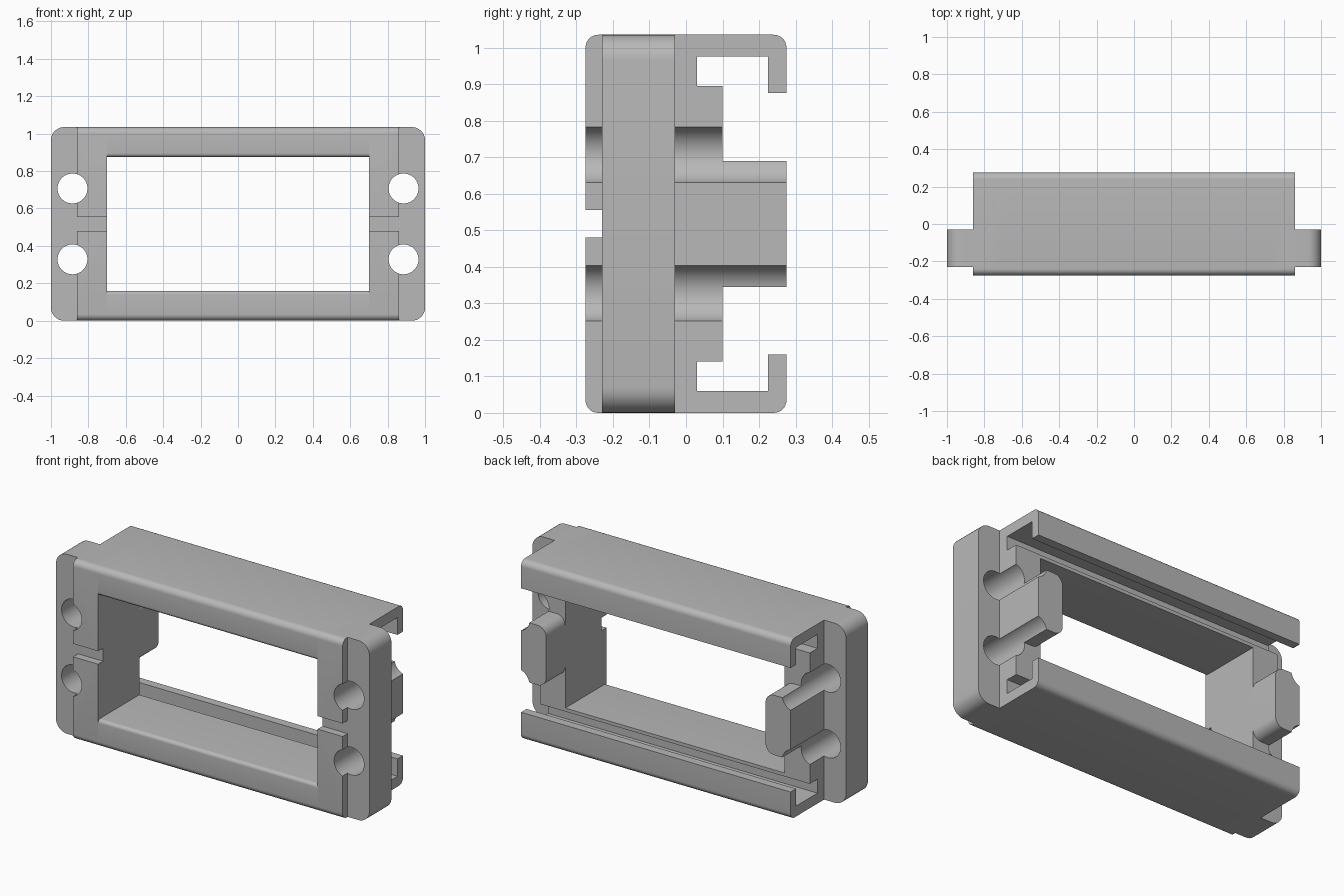
import bpy, bmesh, math
from mathutils import Vector

cube = bpy.data.objects.get("Cube")
if cube:
    bpy.data.objects.remove(cube, do_unlink=True)

H = 1.035            # overall height
INNER, OUTER = 0.70, 0.86   # side wall extents in x

grey = bpy.data.materials.new("plain grey")
grey.use_nodes = True
grey.diffuse_color = (0.48, 0.48, 0.48, 1)
grey.node_tree.nodes["Principled BSDF"].inputs["Base Color"].default_value = (0.48, 0.48, 0.48, 1)


def rounded(corners, steps=8):
    """Outline from (a, b) or (a, b, radius) right-angled corners."""
    out = []
    n = len(corners)
    for i, c in enumerate(corners):
        p = Vector(c[:2])
        if len(c) == 2:
            out.append(p)
            continue
        r = c[2]
        u = (Vector(corners[i - 1][:2]) - p).normalized()
        v = (Vector(corners[(i + 1) % n][:2]) - p).normalized()
        centre = p + r * (u + v)
        for k in range(steps + 1):
            t = math.pi / 2 * k / steps
            out.append(centre - r * (v * math.cos(t) + u * math.sin(t)))
    return out


def flip(corners):
    """The same corners turned upside down, in reverse order."""
    return [(c[0], H - c[1], *c[2:]) for c in reversed(corners)]


def prism(name, outline, axis, start, end, caps=True):
    """Extrude an outline along x (outline is y, z) or along y (outline is x, z)."""
    bm = bmesh.new()
    rings = []
    for t in (start, end):
        rings.append([bm.verts.new((t, a, b) if axis == "x" else (a, t, b)) for a, b in outline])
    n = len(outline)
    for i in range(n):
        j = (i + 1) % n
        bm.faces.new((rings[0][i], rings[0][j], rings[1][j], rings[1][i]))
    if caps:
        bm.faces.new(rings[0])
        bm.faces.new(rings[1])
    bmesh.ops.recalc_face_normals(bm, faces=bm.faces)
    mesh = bpy.data.meshes.new(name)
    bm.to_mesh(mesh)
    bm.free()
    mesh.materials.append(grey)
    obj = bpy.data.objects.new(name, mesh)
    bpy.context.collection.objects.link(obj)
    return obj


def activate(obj):
    bpy.ops.object.select_all(action="DESELECT")
    obj.select_set(True)
    bpy.context.view_layer.objects.active = obj


def combine(obj, other, operation):
    activate(obj)
    mod = obj.modifiers.new("combine", "BOOLEAN")
    mod.operation = operation
    mod.solver = "EXACT"
    mod.object = other
    bpy.ops.object.modifier_apply(modifier=mod.name)
    bpy.data.objects.remove(other, do_unlink=True)


# Rails: hooked channel with a rounded front inner edge
hook = [(-0.275, 0, 0.035), (0.275, 0, 0.035), (0.275, 0.16), (0.225, 0.16),
        (0.225, 0.06), (0.03, 0.06), (0.03, 0.14), (0.10, 0.14)]
rail = hook + [(0.10, 0.16), (-0.275, 0.16, 0.02)]
parts = [prism("bottom_rail", rounded(rail), "x", -INNER, INNER, caps=False),
         prism("top_rail", rounded(flip(rail)), "x", -INNER, INNER, caps=False)]

# Side brackets: wall with front notch, flange, rear block and two bolt holes
half_wall = [(-0.23, 0.48), (-0.275, 0.48)] + hook
wall = rounded(half_wall + flip(half_wall))
flange = rounded([(0.8, 0), (1, 0, 0.07), (1, H, 0.07), (0.8, H)])
block = rounded([(INNER, 0.345, 0.055), (OUTER, 0.345), (OUTER, 0.69), (INNER, 0.69, 0.055)])

for side, s in (("left", 1), ("right", -1)):
    def mirrored(outline):
        return [(s * a, b) for a, b in outline]

    bracket = prism(side + "_bracket", wall, "x", s * INNER, s * OUTER)
    combine(bracket, prism("flange", mirrored(flange), "y", -0.23, -0.03), "UNION")
    combine(bracket, prism("block", mirrored(block), "y", 0.05, 0.275), "UNION")
    for z in (0.328, H - 0.328):
        circle = [(s * 0.885 + 0.08 * math.cos(k * math.tau / 48),
                   z + 0.08 * math.sin(k * math.tau / 48)) for k in range(48)]
        cutter = prism("hole_cutter", circle, "y", -0.5, 0.5)
        cutter.hide_render = True
        combine(bracket, cutter, "DIFFERENCE")
    parts.append(bracket)

# Smooth the curved surfaces, keep edges sharp
for obj in parts:
    activate(obj)
    bpy.ops.object.shade_smooth_by_angle(angle=math.radians(30))
